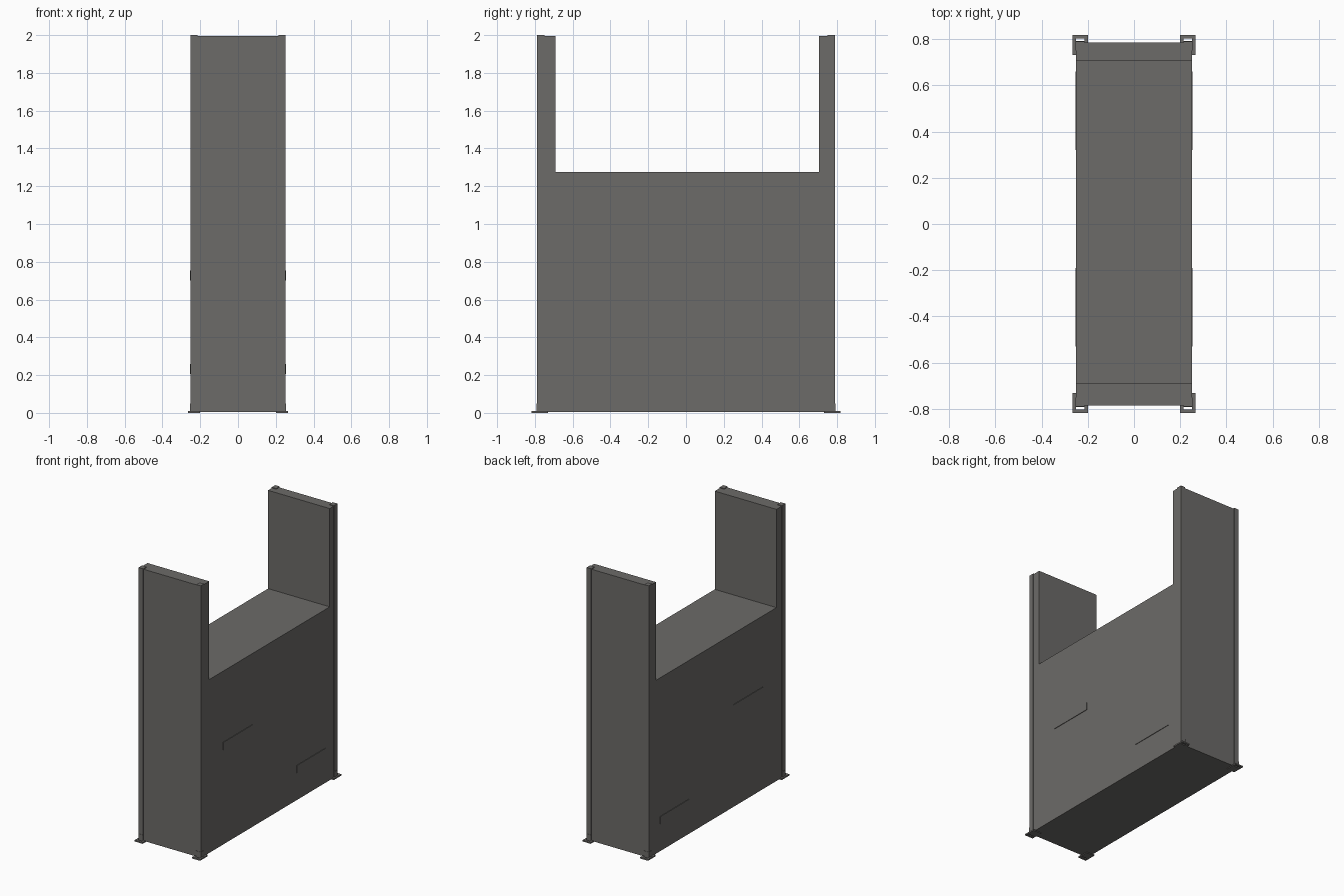
import bpy, bmesh

if "Cube" in bpy.data.objects:
    bpy.data.objects.remove(bpy.data.objects["Cube"])


def material(name, rgb):
    m = bpy.data.materials.new(name)
    m.diffuse_color = (*rgb, 1)
    m.use_nodes = True
    m.node_tree.nodes["Principled BSDF"].inputs["Base Color"].default_value = m.diffuse_color
    return m


GREY = material("dark warm grey", (0.15, 0.145, 0.138))


def finish(name, bm):
    bmesh.ops.recalc_face_normals(bm, faces=bm.faces)
    me = bpy.data.meshes.new(name)
    bm.to_mesh(me)
    bm.free()
    me.materials.append(GREY)
    ob = bpy.data.objects.new(name, me)
    bpy.context.collection.objects.link(ob)
    return ob


def add_box(bm, x0, x1, y0, y1, z0, z1):
    verts = bmesh.ops.create_cube(bm, size=1)["verts"]
    for v in verts:
        v.co.x = x1 if v.co.x > 0 else x0
        v.co.y = y1 if v.co.y > 0 else y0
        v.co.z = z1 if v.co.z > 0 else z0


# U-shaped body: side profile extruded across the width
profile = [(-0.785, 0.005), (0.785, 0.005), (0.785, 1.995), (0.705, 1.995),
           (0.705, 1.275), (-0.69, 1.275), (-0.69, 1.995), (-0.785, 1.995)]
bm = bmesh.new()
face = bm.faces.new([bm.verts.new((-0.25, y, z)) for y, z in profile])
ext = bmesh.ops.extrude_face_region(bm, geom=[face])
for v in ext["geom"]:
    if isinstance(v, bmesh.types.BMVert):
        v.co.x = 0.25
finish("body", bm)

# Corner posts and slotted feet, mirrored to all four corners
for sx, side in ((-1, "left"), (1, "right")):
    for sy, end in ((-1, "front"), (1, "back")):
        def corner(bm, x0, x1, y0, y1, z0, z1):
            add_box(bm, *sorted((sx * x0, sx * x1)), *sorted((sy * y0, sy * y1)), z0, z1)

        bm = bmesh.new()
        corner(bm, 0.215, 0.252, 0.75, 0.79, 0.01, 2.0)
        finish(f"{end}_{side}_post", bm)

        bm = bmesh.new()
        corner(bm, 0.20, 0.265, 0.73, 0.792, 0, 0.01)     # inner plate
        corner(bm, 0.20, 0.265, 0.802, 0.818, 0, 0.01)    # outer bar
        corner(bm, 0.20, 0.215, 0.792, 0.802, 0, 0.01)    # slot ends
        corner(bm, 0.25, 0.265, 0.792, 0.802, 0, 0.01)
        corner(bm, 0.215, 0.254, 0.75, 0.792, 0.01, 0.05)  # socket around post
        finish(f"{end}_{side}_foot", bm)

    # Thin blank plates on the long sides
    for name, y0, y1, z0, z1 in (("upper", -0.53, -0.19, 0.70, 0.755),
                                 ("lower", 0.32, 0.66, 0.205, 0.26)):
        bm = bmesh.new()
        add_box(bm, *sorted((sx * 0.249, sx * 0.254)), y0, y1, z0, z1)
        finish(f"{side}_{name}_side_plate", bm)
